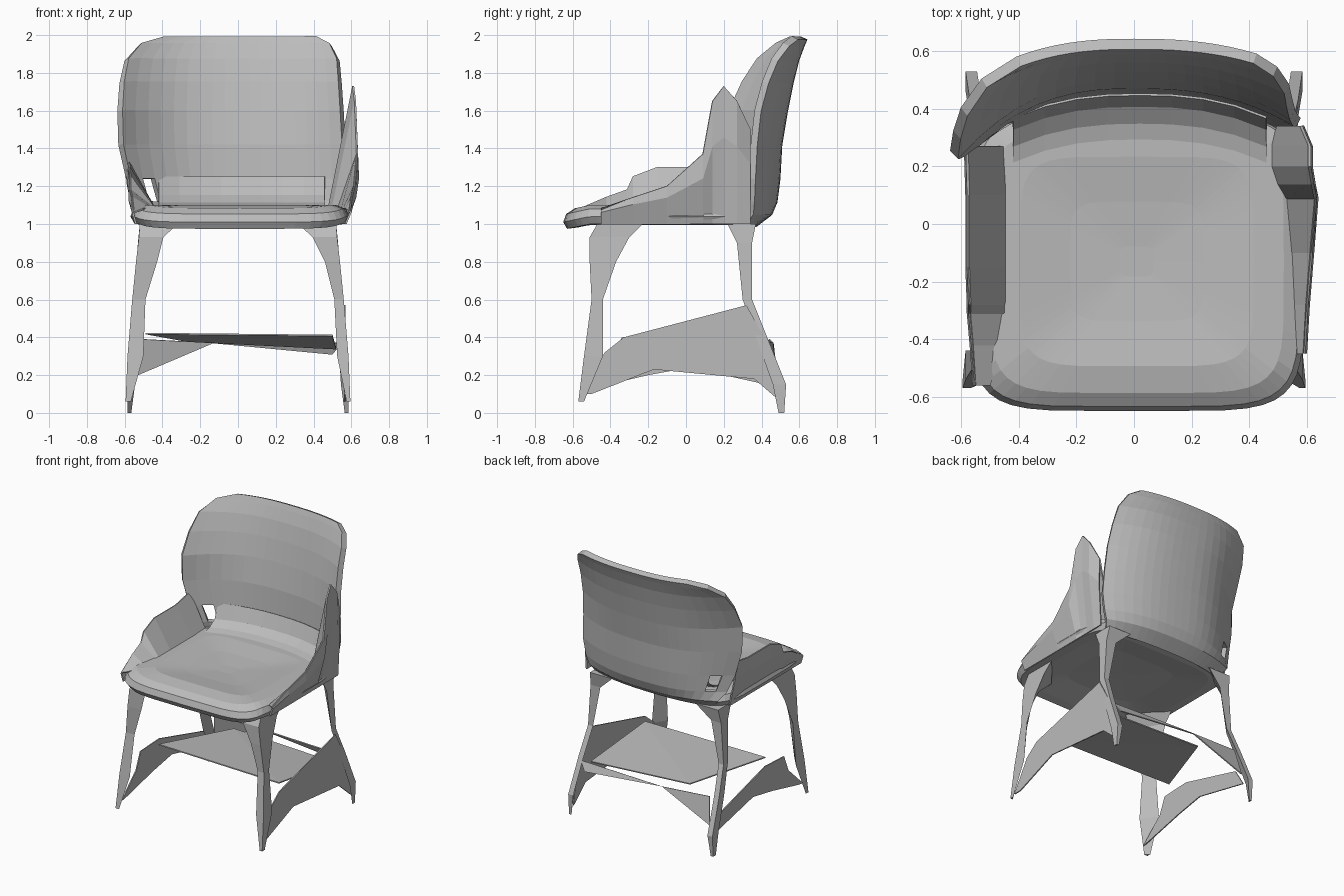
import bpy, bmesh
from math import cos, sin, pi, copysign

if "Cube" in bpy.data.objects:
    bpy.data.objects.remove(bpy.data.objects["Cube"])

GREY = (0.5, 0.5, 0.5, 1)
grey = bpy.data.materials.new("plain grey")
grey.use_nodes = True
grey.diffuse_color = GREY
grey.node_tree.nodes["Principled BSDF"].inputs["Base Color"].default_value = GREY


def add_object(name, bm, thickness=0):
    """Turn a bmesh into a flat-shaded object, optionally given thickness."""
    bmesh.ops.recalc_face_normals(bm, faces=bm.faces)
    mesh = bpy.data.meshes.new(name)
    bm.to_mesh(mesh)
    bm.free()
    mesh.materials.append(grey)
    obj = bpy.data.objects.new(name, mesh)
    bpy.context.collection.objects.link(obj)
    if thickness:
        solid = obj.modifiers.new("thickness", "SOLIDIFY")
        solid.thickness = thickness
        solid.offset = 0
    return obj


def loft(name, rows, closed=True, thickness=0, skip=()):
    """Bridge rows of points into a skin, capping closed sections."""
    bm = bmesh.new()
    rings = [[bm.verts.new(p) for p in row] for row in rows]
    n = len(rings[0])
    for r, (a, b) in enumerate(zip(rings, rings[1:])):
        for i in range(n if closed else n - 1):
            if (r, i) not in skip:
                j = (i + 1) % n
                bm.faces.new((a[i], a[j], b[j], b[i]))
    if closed:
        bm.faces.new(rings[0])
        bm.faces.new(rings[-1])
    return add_object(name, bm, thickness)


def plate(name, points):
    """Thin flat sheet."""
    bm = bmesh.new()
    face = bm.faces.new([bm.verts.new(p) for p in points])
    bmesh.ops.triangulate(bm, faces=[face])
    return add_object(name, bm, 0.008)


# Seat cushion: rounded-square rings, hollowed underside to crown
def seat_ring(scale, z):
    ring = []
    for i in range(40):
        a = 2 * pi * i / 40
        x = copysign(abs(cos(a)) ** 0.36, cos(a)) * 0.58 * scale
        y = copysign(abs(sin(a)) ** 0.36, sin(a)) * 0.52 * scale
        droop = 0.03 * max(0, -y - 0.38) / 0.14
        ring.append((x + 0.01, y - 0.13, z - droop))
    return ring


loft("seat", [seat_ring(s, z) for s, z in (
    (0.1, 1.03), (0.5, 1.025), (0.85, 0.995), (0.96, 1.0), (1, 1.04),
    (0.97, 1.08), (0.88, 1.1), (0.7, 1.1), (0.4, 1.08), (0.1, 1.07))])

# Backrest: height, right edge, left edge, middle depth, right and left wrap
BACK = ((1.0, -0.45, 0.5, 0.36, 0.06, 0.06), (1.06, -0.5, 0.53, 0.44, 0.1, 0.1),
        (1.12, -0.54, 0.55, 0.465, 0.17, 0.12), (1.24, -0.58, 0.57, 0.48, 0.22, 0.13),
        (1.42, -0.62, 0.56, 0.49, 0.25, 0.13), (1.6, -0.625, 0.55, 0.52, 0.28, 0.14),
        (1.75, -0.615, 0.54, 0.55, 0.24, 0.13), (1.87, -0.59, 0.53, 0.58, 0.19, 0.11),
        (1.95, -0.52, 0.49, 0.61, 0.12, 0.08), (1.985, -0.4, 0.42, 0.625, 0.06, 0.05))
COLS = 18
rows = []
for z, xr, xl, mid, wrap_r, wrap_l in BACK:
    row = []
    for i in range(COLS + 1):
        u = 2 * i / COLS - 1
        half, wrap = (-xr, wrap_r) if u < 0 else (xl, wrap_l)
        row.append((u * half, mid - wrap * abs(u) ** 2.5, z))
    rows.append(row)
loft("backrest", rows, closed=False, thickness=0.04, skip={(2, 1)})

# Curved fillet where the seat sweeps up into the backrest
loft("seat_back_fillet", [[(-0.42 + 0.11 * i, y - 0.08 * abs(i / 4 - 1) ** 2.5, z)
                           for i in range(9)]
                          for y, z in ((0.27, 1.09), (0.35, 1.11), (0.41, 1.15), (0.45, 1.25))],
     closed=False, thickness=0.008)

# Side arms: (depth, top height, base x, top x) along the edge, on the seat rim
ARM_RIGHT = ((-0.56, 1.06, 0.5, 0.55), (-0.42, 1.14, 0.46, 0.56), (-0.31, 1.18, 0.44, 0.57),
             (-0.28, 1.25, 0.44, 0.57), (-0.15, 1.3, 0.44, 0.575), (0.1, 1.3, 0.44, 0.575),
             (0.27, 1.33, 0.45, 0.58))
ARM_LEFT = ((-0.45, 1.07, 0.57, 0.59), (-0.28, 1.14, 0.56, 0.6), (-0.1, 1.2, 0.55, 0.615),
            (0.09, 1.37, 0.53, 0.63), (0.14, 1.65, 0.5, 0.62), (0.2, 1.73, 0.48, 0.61),
            (0.27, 1.65, 0.48, 0.61), (0.34, 1.5, 0.5, 0.58))
for name, edge, side, rim in (("right_arm", ARM_RIGHT, -1, 0.54),
                              ("left_arm", ARM_LEFT, 1, 0.57)):
    inner = [(side * base, y, 1.08) for y, z, base, tip in edge]
    outer = [(side * rim, y, 1.0) for y, z, base, tip in edge]
    bulge = [(side * (tip + 0.006), y, z * 0.6 + 0.42) for y, z, base, tip in edge]
    top = [(side * tip, y, z) for y, z, base, tip in edge]
    loft(name + "_inside", [inner, top], closed=False, thickness=0.01)
    loft(name + "_outside", [outer, bulge, top], closed=False, thickness=0.01)

# Legs: three-sided, flaring into brackets: height, corner x, y, spread x, y
FRONT_LEG = ((1.0, 0.52, -0.47, 0.2, 0.24), (0.93, 0.525, -0.51, 0.13, 0.21),
             (0.8, 0.54, -0.51, 0.08, 0.14), (0.6, 0.56, -0.5, 0.05, 0.06),
             (0.3, 0.585, -0.54, 0.06, 0.1), (0.06, 0.595, -0.57, 0.02, 0.03))
BACK_LEG = ((1.0, 0.52, 0.37, 0.18, 0.15), (0.9, 0.53, 0.35, 0.08, 0.08),
            (0.6, 0.55, 0.35, 0.04, 0.05), (0.4, 0.57, 0.43, 0.04, 0.06),
            (0.15, 0.585, 0.53, 0.04, 0.07), (0.0, 0.585, 0.52, 0.02, 0.03))
for part, stations, inward in (("front", FRONT_LEG, 1), ("back", BACK_LEG, -1)):
    for side_name, s in (("left", 1), ("right", -1)):
        widen = 1.4 if (part, s) == ("front", -1) else 1
        sections = [[(s * x, y, z), (s * (x - wx * (widen if z < 0.9 else 1)), y, z),
                     (s * x, y + inward * wy, z)] for z, x, y, wx, wy in stations]
        loft(f"{part}_{side_name}_leg", sections)

# Stretcher sheets between the legs
LEFT_PANEL = ((0.32, 0.57), (-0.33, 0.4), (-0.43, 0.32), (-0.56, 0.1),
              (-0.5, 0.1), (-0.17, 0.23), (0.36, 0.18), (0.5, 0.06), (0.47, 0.3))
RIGHT_PANEL = ((0.47, 0.14), (0.39, 0.27), (-0.12, 0.41), (-0.34, 0.4),
               (-0.39, 0.28), (-0.56, 0.12), (-0.5, 0.13), (-0.2, 0.2), (0.02, 0.24))
plate("left_stretcher", [(0.565, y, z) for y, z in LEFT_PANEL])
plate("right_stretcher", [(-0.555, y, z) for y, z in RIGHT_PANEL])
plate("middle_shelf", [(0.52, 0.36, 0.34), (0.5, -0.24, 0.41),
                       (-0.49, -0.22, 0.42), (-0.27, 0.34, 0.38)])
plate("back_stretcher_right", [(-0.13, 0.46, 0.37), (-0.5, 0.44, 0.39), (-0.53, 0.48, 0.2)])
plate("back_stretcher_left", [(-0.13, 0.46, 0.37), (0.55, 0.43, 0.37), (0.5, 0.46, 0.31)])
